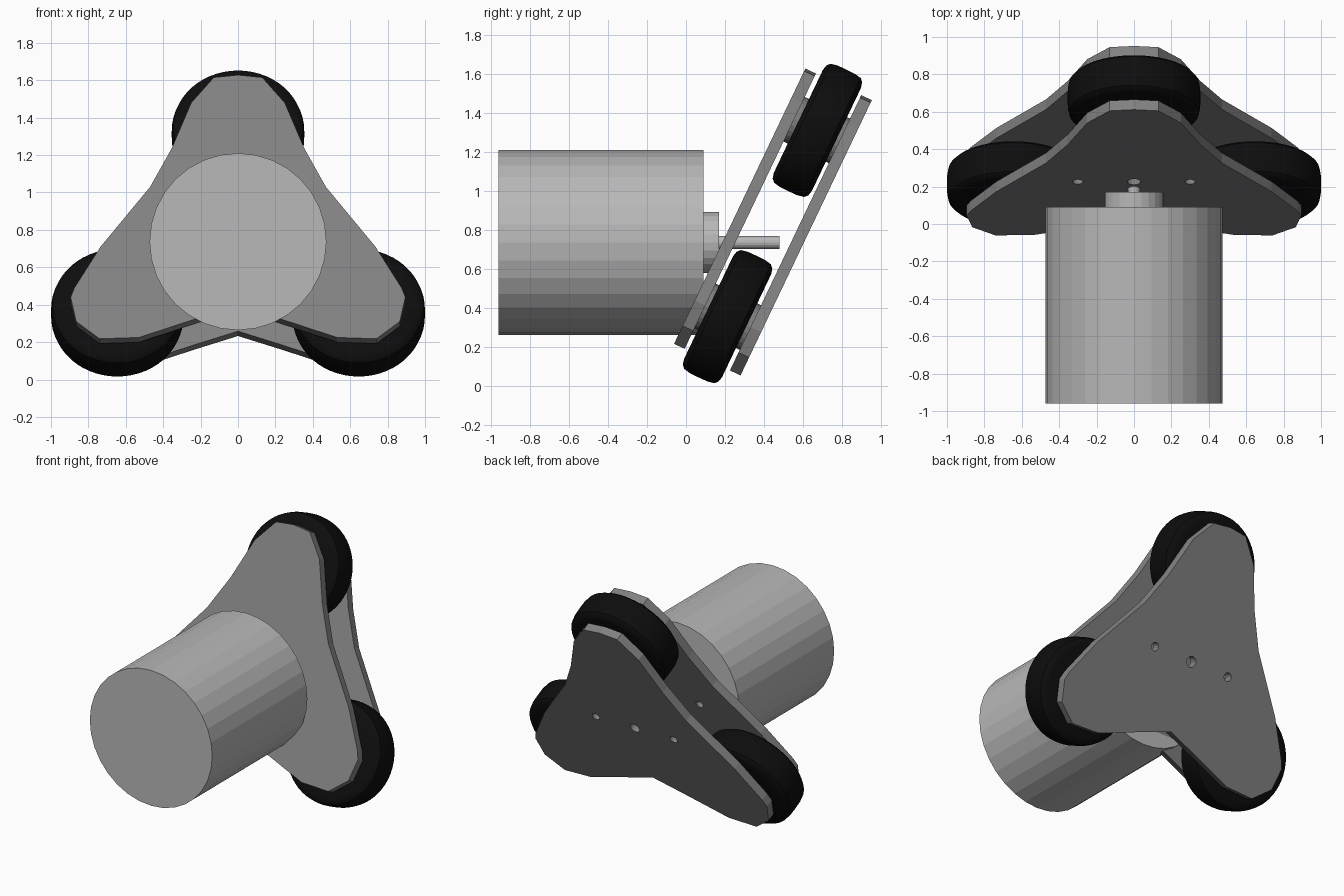
import bpy, bmesh, math
from mathutils import Matrix, Vector

if "Cube" in bpy.data.objects:
    bpy.data.objects.remove(bpy.data.objects["Cube"])

TILT = math.radians(25.5)
S, C, T = math.sin(TILT), math.cos(TILT), math.tan(TILT)
THICK, GAP = 0.06, 0.317

# Tilted frame: local x = world x, local y = up along the plate, local z = out of the front face
FRAME = Matrix(((1, 0, 0, 0), (0, S, -C, 0.61 - 1.625 * T), (0, C, S, 0), (0, 0, 0, 1)))


def material(name, value):
    m = bpy.data.materials.new(name)
    m.diffuse_color = (value, value, value, 1)
    m.use_nodes = True
    m.node_tree.nodes["Principled BSDF"].inputs["Base Color"].default_value = m.diffuse_color
    return m


LIGHT = material("light_metal", 0.48)
GREY = material("plate_grey", 0.22)
RUBBER = material("black_rubber", 0.004)


def mesh_object(name, bm, mat, matrix):
    bmesh.ops.recalc_face_normals(bm, faces=bm.faces)
    me = bpy.data.meshes.new(name)
    bm.to_mesh(me)
    bm.free()
    me.materials.append(mat)
    ob = bpy.data.objects.new(name, me)
    ob.matrix_world = matrix
    bpy.context.collection.objects.link(ob)
    return ob


def cylinder(name, r, depth, mat, matrix, sides=32):
    bm = bmesh.new()
    bmesh.ops.create_cone(bm, cap_ends=True, segments=sides, radius1=r, radius2=r, depth=depth)
    return mesh_object(name, bm, mat, matrix)


def y_cylinder(name, r, y0, y1, sides):
    m = Matrix.Translation((0, (y0 + y1) / 2, 0.737)) @ Matrix.Rotation(math.pi / 2, 4, 'X')
    return cylinder(name, r, y1 - y0, LIGHT, m, sides)


# Motor body, collar and shaft
y_cylinder("motor_body", 0.473, -0.96, 0.09, 32)
y_cylinder("motor_collar", 0.157, 0.08, 0.17, 24)
y_cylinder("motor_shaft", 0.033, 0.16, 0.48, 16)

# Three-lobed plate: half outline as x and projected height, mirrored
HALF = [(0.13, 1.615), (0.25, 1.48), (0.355, 1.235), (0.47, 1.03), (0.735, 0.71),
        (0.875, 0.49), (0.895, 0.44), (0.865, 0.31), (0.74, 0.218), (0.53, 0.225),
        (0.24, 0.32)]
OUTLINE = [(0, 1.628)] + HALF + [(0, 0.395)] + [(-x, z) for x, z in reversed(HALF)]


def add_loop(curve, points):
    sp = curve.splines.new('POLY')
    sp.points.add(len(points) - 1)
    for p, (x, y) in zip(sp.points, points):
        p.co = (x, y, 0, 1)
    sp.use_cyclic_u = True
    sp.use_smooth = False


def plate(name, offset):
    cu = bpy.data.curves.new(name, 'CURVE')
    cu.dimensions = '2D'
    cu.fill_mode = 'BOTH'
    cu.extrude = THICK / 2
    add_loop(cu, [(x, z / C) for x, z in OUTLINE])
    # Shaft hole and two bolt holes
    for hx, r in ((-0.3, 0.028), (0, 0.036), (0.3, 0.028)):
        add_loop(cu, [(hx + r * math.cos(a * math.tau / 16),
                       0.818 / C + r * math.sin(a * math.tau / 16)) for a in range(16)])
    cu.materials.append(GREY)
    ob = bpy.data.objects.new(name, cu)
    ob.matrix_world = FRAME @ Matrix.Translation((0, 0, -offset - THICK / 2))
    bpy.context.collection.objects.link(ob)
    bpy.ops.object.select_all(action='DESELECT')
    ob.select_set(True)
    bpy.context.view_layer.objects.active = ob
    bpy.ops.object.convert(target='MESH')


plate("front_plate", 0)
plate("back_plate", GAP)

# Rounded tyre profile (radius, half width), spun about the wheel axis
EDGE = [(0, 0.108), (0.30, 0.108), (0.33, 0.101), (0.347, 0.085), (0.354, 0.05)]
PROFILE = EDGE + [(0.355, 0)] + [(r, -w) for r, w in reversed(EDGE)]


def wheel(name, centre):
    m = FRAME.to_3x3().to_4x4()
    m.translation = Vector(centre)
    m = m @ Matrix.Diagonal((1, 0.972, 1, 1))
    bm = bmesh.new()
    vs = [bm.verts.new((r, 0, w)) for r, w in PROFILE]
    es = [bm.edges.new(pair) for pair in zip(vs, vs[1:])]
    bmesh.ops.spin(bm, geom=vs + es, cent=(0, 0, 0), axis=(0, 0, 1),
                   angle=math.tau, steps=56)
    bmesh.ops.remove_doubles(bm, verts=bm.verts, dist=1e-4)
    tyre = mesh_object(name + "_tyre", bm, RUBBER, m)
    bpy.ops.object.select_all(action='DESELECT')
    tyre.select_set(True)
    bpy.context.view_layer.objects.active = tyre
    bpy.ops.object.shade_smooth_by_angle(angle=math.radians(35))
    # Hub spacer between the plates
    cylinder(name + "_hub", 0.13, GAP - THICK + 0.01, GREY, m, 24)


wheel("top_wheel", (0, 0.673, 1.311))
wheel("left_wheel", (-0.645, 0.213, 0.357))
wheel("right_wheel", (0.645, 0.213, 0.357))
